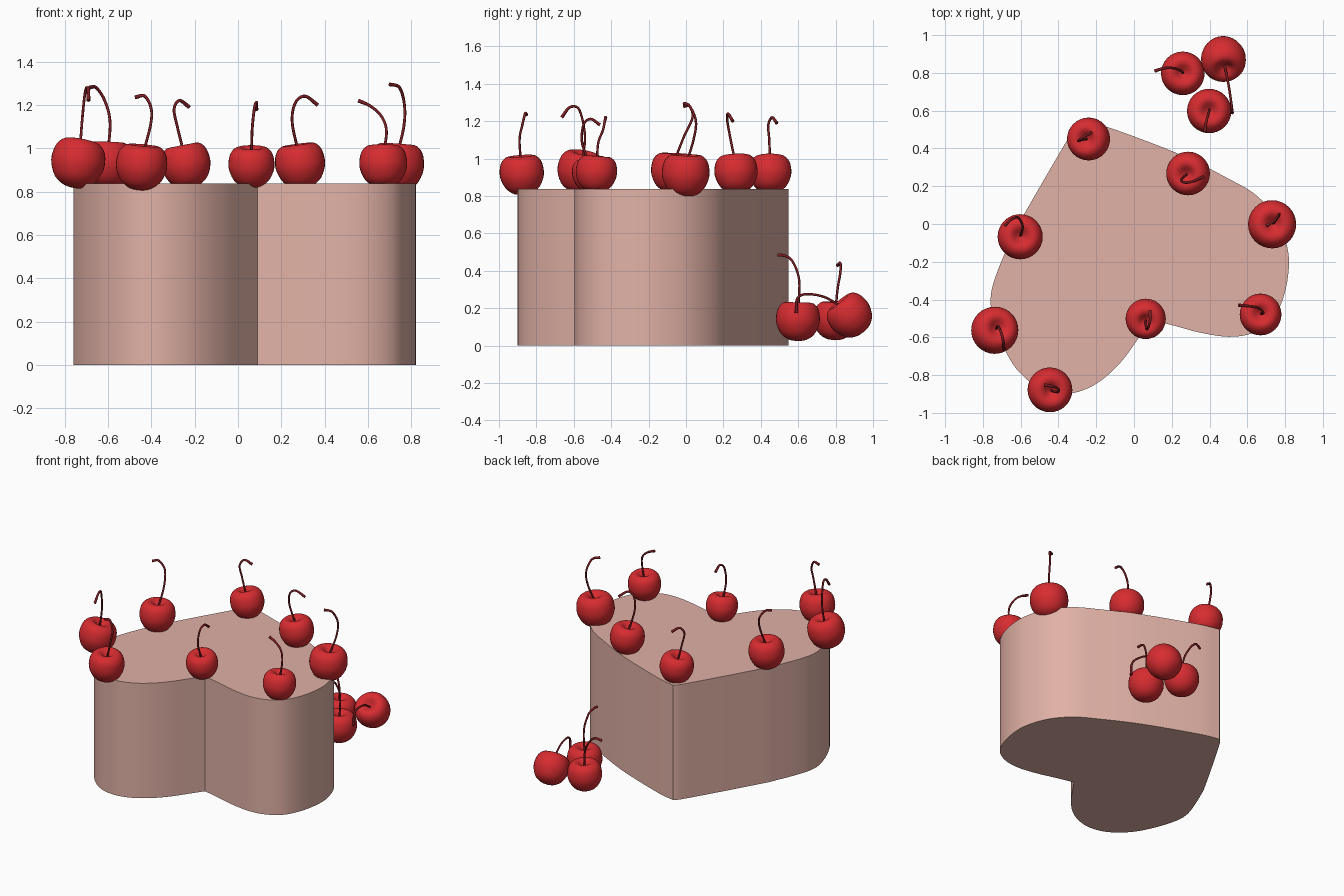
import bpy, bmesh, math
from mathutils import Vector

if "Cube" in bpy.data.objects:
    bpy.data.objects.remove(bpy.data.objects["Cube"])


def material(name, rgb):
    m = bpy.data.materials.new(name)
    m.diffuse_color = (*rgb, 1)
    m.use_nodes = True
    m.node_tree.nodes["Principled BSDF"].inputs["Base Color"].default_value = m.diffuse_color
    return m


CAKE = material("pink_icing", (0.75, 0.44, 0.38))
RED = material("cherry_red", (0.68, 0.025, 0.03))
STEM = material("stem_dark_red", (0.2, 0.012, 0.015))


def smooth_path(points, steps):
    """Catmull-Rom curve through the points."""
    p = [Vector(q) for q in points]
    p = [2 * p[0] - p[1]] + p + [2 * p[-1] - p[-2]]
    out = []
    for i in range(1, len(p) - 2):
        a, b, c, d = p[i - 1:i + 3]
        for s in range(steps):
            t = s / steps
            out.append(0.5 * (2 * b + (c - a) * t + (2 * a - 5 * b + 4 * c - d) * t * t
                              + (3 * b - a - 3 * c + d) * t ** 3))
    return out + [p[-2]]


def add_mesh(name, bm, mat, angle):
    bmesh.ops.recalc_face_normals(bm, faces=bm.faces)
    me = bpy.data.meshes.new(name)
    bm.to_mesh(me)
    bm.free()
    me.materials.append(mat)
    ob = bpy.data.objects.new(name, me)
    bpy.context.collection.objects.link(ob)
    bpy.ops.object.select_all(action='DESELECT')
    ob.select_set(True)
    bpy.context.view_layer.objects.active = ob
    bpy.ops.object.shade_smooth_by_angle(angle=math.radians(angle))
    return ob


# Heart-shaped cake: two lobes between the tip and the notch, extruded
TIP, NOTCH = (-0.28, 0.547), (0.09, -0.51)
right_lobe = [TIP, (-0.13, 0.51), (0.24, 0.37), (0.5, 0.24), (0.65, 0.15), (0.76, 0.02),
              (0.815, -0.14), (0.815, -0.28), (0.78, -0.42), (0.72, -0.52), (0.62, -0.58),
              (0.5, -0.597), (0.35, -0.575), (0.2, -0.535), NOTCH]
left_lobe = [NOTCH, (0.02, -0.61), (-0.06, -0.72), (-0.15, -0.81), (-0.25, -0.872), (-0.37, -0.9),
             (-0.5, -0.87), (-0.62, -0.77), (-0.7, -0.63), (-0.75, -0.48), (-0.758, -0.38),
             (-0.73, -0.27), (-0.66, -0.1), (-0.6, 0.02), (-0.34, 0.467), TIP]
bm = bmesh.new()
outline = [q for lobe in (right_lobe, left_lobe)
           for q in smooth_path([(x, y, 0) for x, y in lobe], 5)[:-1]]
base = bm.faces.new([bm.verts.new(q) for q in outline])
top = bmesh.ops.extrude_face_region(bm, geom=[base], use_keep_orig=True)
bmesh.ops.translate(bm, vec=(0, 0, 0.838),
                    verts=[v for v in top["geom"] if isinstance(v, bmesh.types.BMVert)])
add_mesh("heart_cake", bm, CAKE, 35)

# Cherry cross-section (radius, height), with a dimple on top
PROFILE = smooth_path([(0, -0.9, 0), (0.4, -0.83, 0), (0.75, -0.58, 0), (0.96, -0.15, 0),
                       (0.99, 0.22, 0), (0.9, 0.6, 0), (0.68, 0.83, 0), (0.42, 0.84, 0),
                       (0.17, 0.66, 0), (0, 0.56, 0)], 3)
SEG = 32


def cherry(name, centre, radius, path):
    centre = Vector(centre)
    axis = (Vector(path[0]) - centre).normalized()
    # Fruit
    bm = bmesh.new()
    rings = []
    for r, h, _ in PROFILE[1:-1]:
        rings.append([bm.verts.new((r * math.cos(2 * math.pi * k / SEG),
                                    r * math.sin(2 * math.pi * k / SEG), h)) for k in range(SEG)])
    low, high = bm.verts.new(PROFILE[0]), bm.verts.new((0, 0, PROFILE[-1].y))
    low.co = (0, 0, PROFILE[0].y)
    for k in range(SEG):
        n = (k + 1) % SEG
        bm.faces.new((low, rings[0][n], rings[0][k]))
        bm.faces.new((high, rings[-1][k], rings[-1][n]))
        for a, b in zip(rings, rings[1:]):
            bm.faces.new((a[k], a[n], b[n], b[k]))
    ob = add_mesh(name, bm, RED, 80)
    ob.location = centre
    ob.scale = (radius,) * 3
    ob.rotation_mode = 'QUATERNION'
    ob.rotation_quaternion = Vector((0, 0, 1)).rotation_difference(axis)
    # Stem, a little thicker at its tip
    pts = smooth_path([centre + axis * radius * 0.45] + [Vector(q) for q in path[1:]], 6)
    cu = bpy.data.curves.new(name + "_stem", 'CURVE')
    cu.dimensions = '3D'
    cu.bevel_depth = 0.0065
    cu.bevel_resolution = 2
    cu.use_fill_caps = True
    sp = cu.splines.new('POLY')
    sp.points.add(len(pts) - 1)
    for i, q in enumerate(pts):
        sp.points[i].co = (*q, 1)
        sp.points[i].radius = 1 + 0.45 * (i / (len(pts) - 1)) ** 4
    cu.materials.append(STEM)
    bpy.context.collection.objects.link(bpy.data.objects.new(name + "_stem", cu))


# Cherries around the rim of the cake
cherry("tip_cherry", (-0.238, 0.45, 0.918), 0.114,
       [(-0.25, 0.45, 0.98), (-0.28, 0.445, 1.1), (-0.295, 0.44, 1.18), (-0.27, 0.46, 1.22), (-0.225, 0.485, 1.19)])
cherry("back_right_cherry", (0.288, 0.268, 0.919), 0.116,
       [(0.28, 0.265, 0.98), (0.25, 0.235, 1.12), (0.265, 0.22, 1.21), (0.31, 0.225, 1.24), (0.367, 0.25, 1.2)])
cherry("right_cherry", (0.73, -0.002, 0.91), 0.128,
       [(0.735, 0, 0.98), (0.765, 0.04, 1.1), (0.768, 0.053, 1.2), (0.745, 0.02, 1.28), (0.70, -0.01, 1.295)])
cherry("front_right_cherry", (0.67, -0.48, 0.918), 0.111,
       [(0.67, -0.475, 0.98), (0.685, -0.47, 1.08), (0.66, -0.445, 1.15), (0.61, -0.435, 1.195), (0.555, -0.43, 1.22)])
cherry("notch_cherry", (0.062, -0.5, 0.913), 0.107,
       [(0.062, -0.51, 0.97), (0.065, -0.555, 1.08), (0.075, -0.548, 1.18), (0.085, -0.51, 1.212), (0.085, -0.46, 1.18)])
cherry("front_cherry", (-0.446, -0.877, 0.912), 0.119,
       [(-0.44, -0.882, 0.98), (-0.405, -0.89, 1.1), (-0.4, -0.875, 1.18), (-0.43, -0.86, 1.24), (-0.475, -0.853, 1.235)])
cherry("front_left_cherry", (-0.74, -0.565, 0.928), 0.125,
       [(-0.728, -0.555, 0.99), (-0.72, -0.54, 1.12), (-0.705, -0.57, 1.26), (-0.692, -0.62, 1.275), (-0.69, -0.665, 1.22)])
cherry("left_cherry", (-0.603, -0.068, 0.925), 0.12,
       [(-0.6, -0.065, 1.0), (-0.59, -0.01, 1.12), (-0.615, 0.035, 1.22), (-0.655, 0.02, 1.28), (-0.685, -0.01, 1.28)])

# Loose cherries on the ground behind
cherry("ground_cherry_left", (0.258, 0.797, 0.133), 0.116,
       [(0.26, 0.8, 0.2), (0.25, 0.81, 0.3), (0.21, 0.825, 0.39), (0.16, 0.825, 0.44), (0.11, 0.81, 0.43)])
cherry("ground_cherry_back", (0.472, 0.882, 0.155), 0.119,
       [(0.478, 0.846, 0.2), (0.5, 0.74, 0.26), (0.515, 0.64, 0.275), (0.52, 0.595, 0.25), (0.52, 0.59, 0.175)])
cherry("ground_cherry_front", (0.398, 0.598, 0.13), 0.118,
       [(0.398, 0.6, 0.2), (0.4, 0.605, 0.35), (0.39, 0.57, 0.45), (0.38, 0.53, 0.48), (0.375, 0.49, 0.485)])
